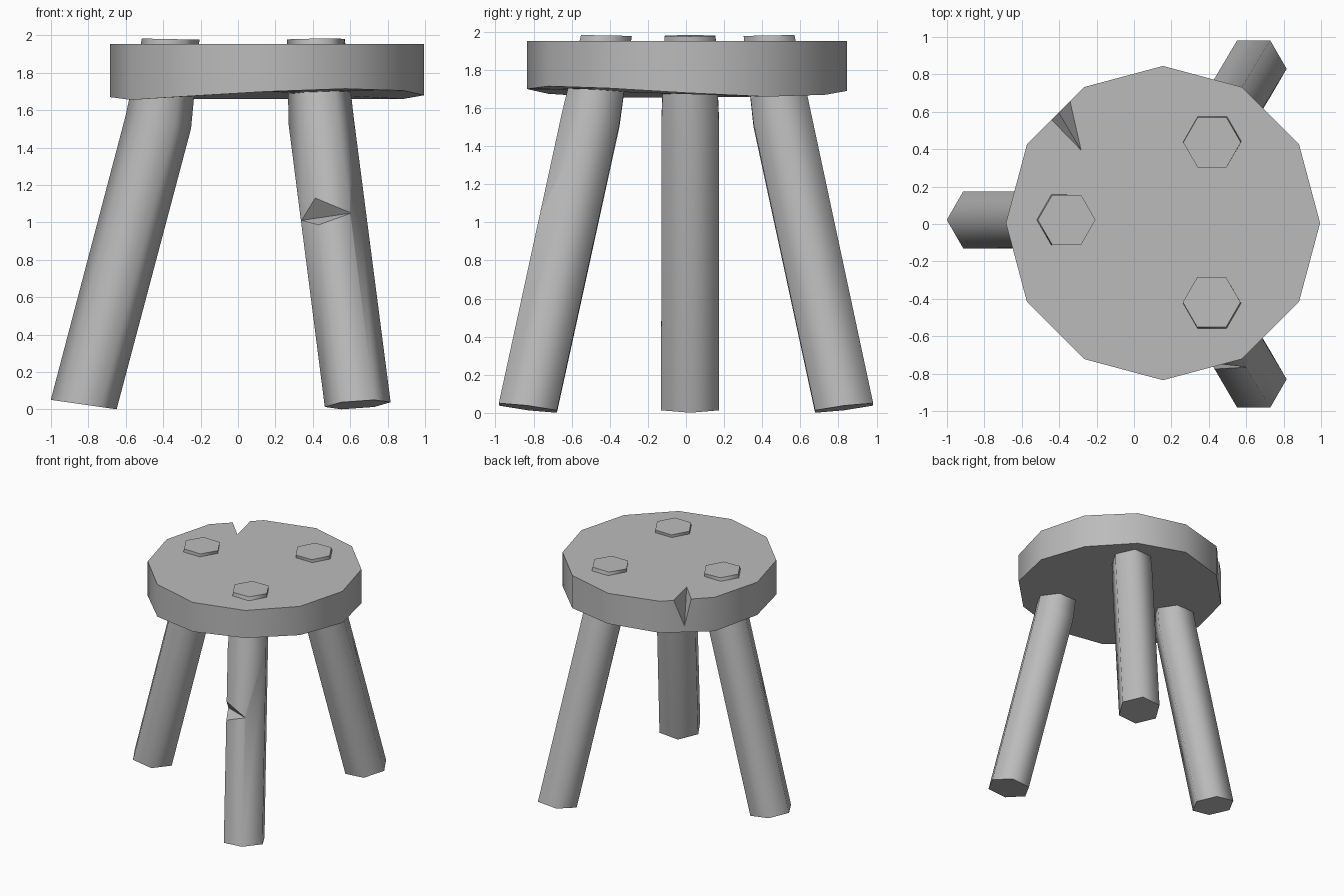
import bpy, bmesh, math
from mathutils import Vector

if "Cube" in bpy.data.objects:
    bpy.data.objects.remove(bpy.data.objects["Cube"])

grey = bpy.data.materials.new("worn_grey")
grey.diffuse_color = (0.5, 0.5, 0.5, 1)
grey.use_nodes = True
grey.node_tree.nodes["Principled BSDF"].inputs["Base Color"].default_value = grey.diffuse_color


def loft(name, rings, angle):
    """Closed solid skinned through equal-length rings of points."""
    bm = bmesh.new()
    loops = [[bm.verts.new(p) for p in ring] for ring in rings]
    n = len(loops[0])
    bm.faces.new(loops[0][::-1])
    bm.faces.new(loops[-1])
    for lo, hi in zip(loops, loops[1:]):
        for i in range(n):
            j = (i + 1) % n
            bm.faces.new((lo[i], lo[j], hi[j], hi[i]))
    return finish(name, bm, angle)


def finish(name, bm, angle=None):
    bmesh.ops.recalc_face_normals(bm, faces=bm.faces)
    mesh = bpy.data.meshes.new(name)
    bm.to_mesh(mesh)
    bm.free()
    mesh.materials.append(grey)
    ob = bpy.data.objects.new(name, mesh)
    bpy.context.collection.objects.link(ob)
    if angle:
        bpy.ops.object.select_all(action='DESELECT')
        bpy.context.view_layer.objects.active = ob
        ob.select_set(True)
        bpy.ops.object.shade_smooth_by_angle(angle=math.radians(angle))
    return ob


def chip(target, name, points):
    """Cut a tetrahedral chip out of the target."""
    bm = bmesh.new()
    v = [bm.verts.new(p) for p in points]
    for f in ((0, 1, 2), (0, 3, 1), (1, 3, 2), (2, 3, 0)):
        bm.faces.new([v[i] for i in f])
    cutter = finish(name, bm)
    cutter.hide_render = True
    cutter.hide_set(True)
    cut = target.modifiers.new("chip", 'BOOLEAN')
    cut.operation = 'DIFFERENCE'
    cut.solver = 'EXACT'
    cut.object = cutter


# Seat: twelve-sided slab with a slightly uneven underside
CX, CY, R = 0.155, 0.005, 0.84
under = [1.68, 1.66, 1.67, 1.69, 1.68, 1.66, 1.67, 1.655, 1.675, 1.70, 1.715, 1.705]


def rim(i, z):
    a = math.radians(30 * i)
    return (CX + R * math.cos(a), CY + R * math.sin(a), z)


seat = loft("seat", [[rim(i, z) for i, z in enumerate(under)],
                     [rim(i, 1.953) for i in range(12)]], 35)

# Chip in the seat rim
tip = Vector((-0.28, 0.39, 1.958))
outer = [(-0.445, 0.56, 1.958), (-0.34, 0.655, 1.958), (-0.405, 0.6, 1.72)]
chip(seat, "seat_chip_cutter", [tip] + [tip + 1.3 * (Vector(p) - tip) for p in outer])


# Legs: bent hexagonal posts whose tops poke through the seat
def leg(name, angle, foot, knee, peg):
    a0 = math.radians(angle)
    rings = []
    for (x, y, z), r, slope in ((foot, 0.176, 0.143), (knee, 0.174, 0.22), (peg, 0.154, 0.02)):
        ring = []
        for k in range(6):
            a = math.radians(60 * k)
            ring.append((x + r * math.cos(a0 + a), y + r * math.sin(a0 + a),
                         z + r * math.cos(a) * slope))
        rings.append(ring)
    return loft(name, rings, 65)


leg("left_leg", 180, (-0.825, 0.022, 0.026), (-0.425, 0.022, 1.54), (-0.36, 0.022, 1.98))
leg("back_leg", 60, (0.64, 0.83, 0.026), (0.445, 0.505, 1.54), (0.417, 0.436, 1.98))
front_leg = leg("front_leg", -60, (0.64, -0.83, 0.026), (0.445, -0.50, 1.54), (0.415, -0.418, 1.98))

# Chip in the front leg
mid = Vector((0.47, -0.69, 1.03))
edge = [mid + 1.4 * (Vector(p) - mid) for p in ((0.415, -0.745, 1.13), (0.425, -0.775, 0.985))]
chip(front_leg, "leg_chip_cutter", [(0.335, -0.615, 1.01), (0.605, -0.765, 1.05)] + edge)
